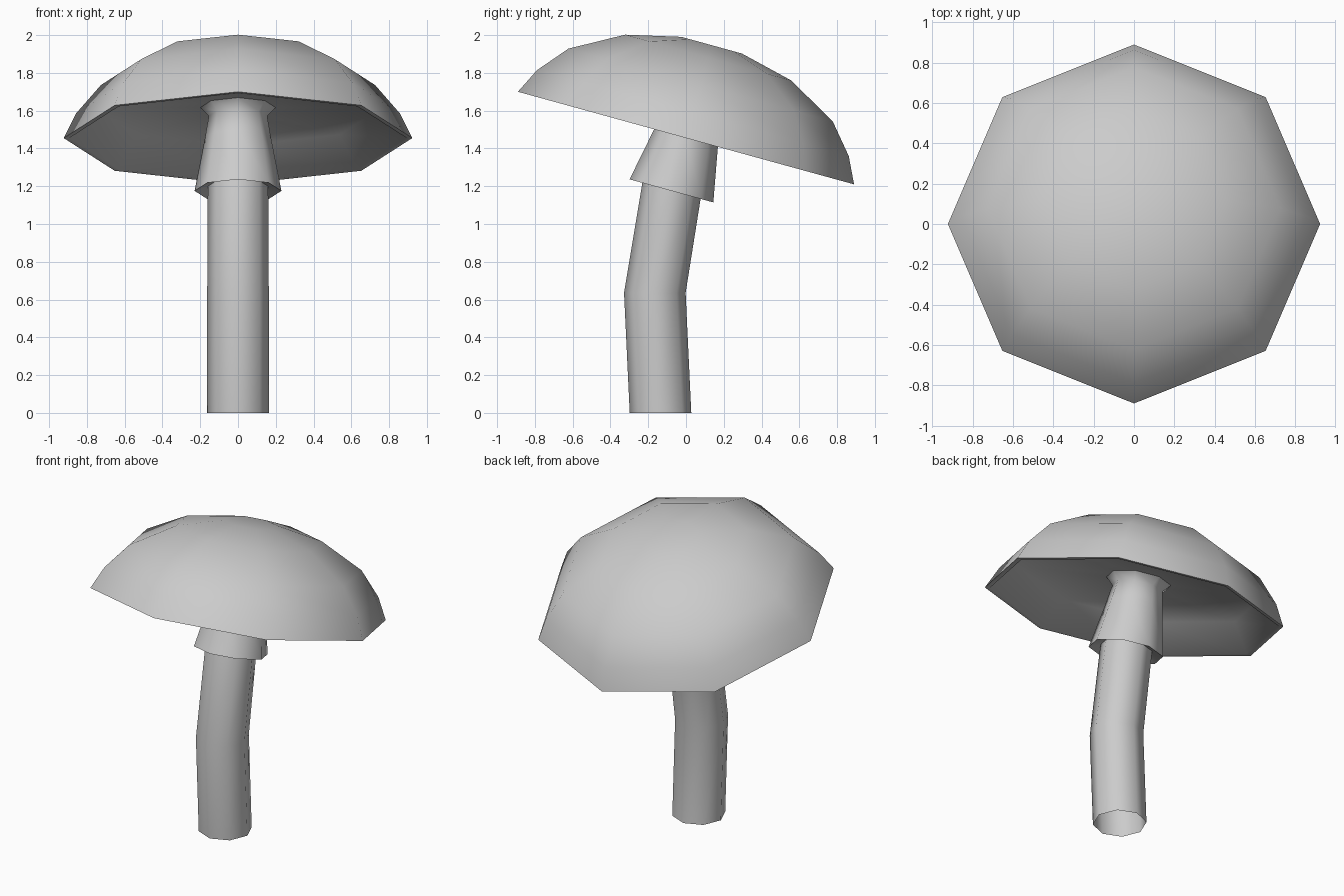
import bpy, bmesh, math
from mathutils import Matrix, Vector

if "Cube" in bpy.data.objects:
    bpy.data.objects.remove(bpy.data.objects["Cube"])

SIDES = 8
TILT = math.radians(-15.4)          # cap and collar lean towards +y
RIM = Vector((0, 0, 1.455))         # centre of the cap rim


def loft(name, rings, cap_start=False, smooth=75):
    """Join octagon rings given as (centre, radius, tilt about x)."""
    bm = bmesh.new()
    loops = []
    for centre, radius, tilt in rings:
        rot = Matrix.Rotation(tilt, 3, 'X')
        loop = []
        for i in range(SIDES):
            a = 2 * math.pi * i / SIDES
            p = Vector((radius * math.cos(a), radius * math.sin(a), 0))
            loop.append(bm.verts.new(Vector(centre) + rot @ p))
        loops.append(loop)
    for a, b in zip(loops, loops[1:]):
        for i in range(SIDES):
            j = (i + 1) % SIDES
            bm.faces.new((a[i], b[i], b[j], a[j]))
    if cap_start:
        bm.faces.new(loops[0])
    bmesh.ops.recalc_face_normals(bm, faces=bm.faces[:])
    mesh = bpy.data.meshes.new(name)
    bm.to_mesh(mesh)
    bm.free()
    obj = bpy.data.objects.new(name, mesh)
    bpy.context.collection.objects.link(obj)
    bpy.ops.object.select_all(action='DESELECT')
    obj.select_set(True)
    bpy.context.view_layer.objects.active = obj
    bpy.ops.object.shade_smooth_by_angle(angle=math.radians(smooth))
    return obj


def tilted(profile):
    """Turn (radius, height above rim) pairs into rings on the tilted cap axis."""
    axis = Matrix.Rotation(TILT, 3, 'X') @ Vector((0, 0, 1))
    return [(RIM + axis * h, r, TILT) for r, h in profile]


# Cap: dome, thin rim, sloping inner wall and recessed underside
loft("cap", tilted([(0.166, 0.51), (0.456, 0.442), (0.726, 0.291),
                    (0.856, 0.137), (0.923, 0.0), (0.893, 0.0),
                    (0.76, 0.167), (0.14, 0.167)]), cap_start=True)

# Collar: flared skirt hanging from the underside around the stem
loft("collar", tilted([(0.20, 0.167), (0.155, 0.12), (0.175, 0.0),
                       (0.23, -0.29), (0.16, -0.265)]))

# Stem: bent tube, open at the bottom
loft("stem", [((0, -0.135, 0), 0.163, 0),
              ((0, -0.165, 0.635), 0.163, 0)]
     + tilted([(0.16, -0.29), (0.155, -0.1)]))
